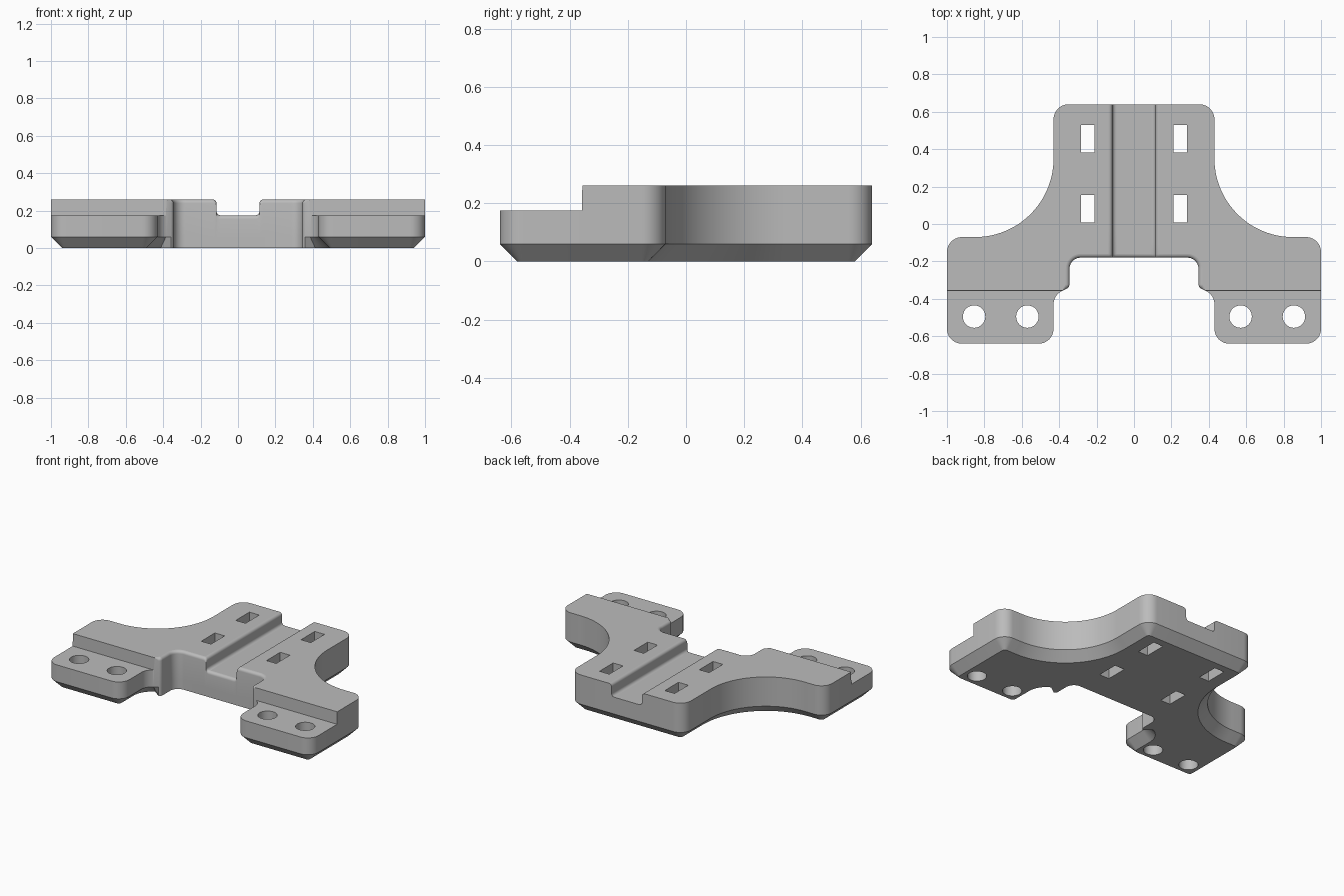
import bpy, bmesh, math
from mathutils import Vector, Matrix

if "Cube" in bpy.data.objects:
    bpy.data.objects.remove(bpy.data.objects["Cube"], do_unlink=True)

TOP, CHAMFER, ROUND, DEPTH = 0.26, 0.06, 0.02, 0.085
STEP_Y, GROOVE_X, STEEP = -0.357, 0.115, 0.0005
QUARTER = [math.pi / 2 * k / 5 for k in range(6)]

grey = bpy.data.materials.new("plain grey")
grey.use_nodes = True
colour = (0.5, 0.5, 0.5, 1)
grey.diffuse_color = colour
grey.node_tree.nodes["Principled BSDF"].inputs["Base Color"].default_value = colour


def rounded(corners):
    """Polygon from (x, y, radius) corners, each filleted with an arc."""
    out = []
    for i, (x, y, r) in enumerate(corners):
        p = Vector((x, y))
        a = (Vector(corners[i - 1][:2]) - p).normalized()
        b = (Vector(corners[(i + 1) % len(corners)][:2]) - p).normalized()
        half = a.angle(b) / 2
        centre = p + (a + b).normalized() * r / math.sin(half)
        start = p + a * r / math.tan(half) - centre
        end = p + b * r / math.tan(half) - centre
        sweep = math.pi - 2 * half
        if start.x * end.y - start.y * end.x < 0:
            sweep = -sweep
        n = 28 if r > 0.2 else 10
        for k in range(n + 1):
            out.append(centre + Matrix.Rotation(sweep * k / n, 2) @ start)
    return out


def inward(points):
    """Mitred inward direction at each point of a counter-clockwise outline."""
    out = []
    for i, p in enumerate(points):
        e1 = (p - points[i - 1]).normalized()
        e2 = (points[(i + 1) % len(points)] - p).normalized()
        n1, n2 = Vector((-e1.y, e1.x)), Vector((-e2.y, e2.x))
        out.append((n1 + n2) / (1 + n1.dot(n2)))
    return out


def wall(bm, rings):
    """Side faces joining closed rings of equal length."""
    loops = [[bm.verts.new(co) for co in ring] for ring in rings]
    n = len(loops[0])
    for low, high in zip(loops, loops[1:]):
        for i in range(n):
            j = (i + 1) % n
            bm.faces.new((low[i], low[j], high[j], high[i]))


def opening(bm, points):
    """Straight hole through the whole thickness."""
    wall(bm, [[(x, y, z) for x, y in points] for z in (0, TOP)])


def cap(bm, z, facing):
    """Fill the flat face at height z, leaving the holes open."""
    rim = [e for e in bm.edges
           if e.is_boundary and all(abs(v.co.z - z) < 1e-4 for v in e.verts)]
    bmesh.ops.triangle_fill(bm, edges=rim, use_beauty=True, normal=(0, 0, facing))


# Plan of the bracket: notch, leg, shoulder sweep and back corner, mirrored
half_plan = [(0.345, -0.18, 0.06), (0.345, -0.338, 0.025), (0.43, -0.38, 0.08),
             (0.43, -0.64, 0.08), (1, -0.64, 0.08), (1, -0.07, 0.08),
             (0.43, -0.07, 0.42), (0.43, 0.64, 0.08)]
plan = rounded(half_plan + [(-x, y, r) for x, y, r in reversed(half_plan)])
inset = inward(plan)
in_notch = [abs(p.x) < 0.375 and -0.36 < p.y < -0.17 for p in plan]


def ring(z, outer_inset, notch_z, notch_inset):
    """One level of the wall; the notch follows its own height and inset."""
    out = []
    for p, d, notch in zip(plan, inset, in_notch):
        q = p + d * (notch_inset if notch else outer_inset)
        out.append((q.x, q.y, notch_z if notch else z))
    return out


# Chamfered outer wall, plain notch wall with a rounded top edge
bm = bmesh.new()
levels = [ring(0, CHAMFER, 0, 0), ring(CHAMFER, 0, CHAMFER, 0)]
levels += [ring(TOP, 0, TOP - ROUND * (1 - math.sin(t)), ROUND * (1 - math.cos(t)))
           for t in QUARTER]
wall(bm, levels)

# Strap slots and round screw holes
for side in (-1, 1):
    for y in (0.082, 0.455):
        opening(bm, [(side * 0.247 + 0.037 * u, y + 0.074 * v)
                     for u, v in ((-1, -1), (-1, 1), (1, 1), (1, -1))])
    for x in (0.57, 0.855):
        opening(bm, [(side * x + 0.06 * math.cos(a), -0.495 - 0.06 * math.sin(a))
                     for a in (math.tau * k / 40 for k in range(40))])

bmesh.ops.remove_doubles(bm, verts=bm.verts[:], dist=1e-5)
cap(bm, TOP, 1)
cap(bm, 0, -1)

# Groove section as (distance from the centre line, depth below the top)
section = [(GROOVE_X - STEEP - ROUND * (1 - math.sin(t)), DEPTH - ROUND * (1 - math.cos(t)))
           for t in QUARTER]
section += [(GROOVE_X + STEEP + ROUND * (1 - math.cos(t)), ROUND * (1 - math.sin(t)))
            for t in QUARTER]


def depth(x, y):
    """Depth of the front step or the centre groove at a point."""
    if y < STEP_Y:
        return DEPTH
    s = abs(x)
    if s <= section[0][0]:
        return DEPTH
    for (x0, d0), (x1, d1) in zip(section, section[1:]):
        if s <= x1:
            return d0 + (d1 - d0) * (s - x0) / (x1 - x0)
    return 0


# Score the plate along the groove and step lines, then sink the top
scores = [((side * x, 0, 0), (1, 0, 0)) for side in (-1, 1) for x, _ in section]
scores += [((0, STEP_Y + s, 0), (0, 1, 0)) for s in (-STEEP, STEEP)]
for point, normal in scores:
    bmesh.ops.bisect_plane(bm, geom=bm.verts[:] + bm.edges[:] + bm.faces[:],
                           dist=1e-5, plane_co=point, plane_no=normal)
for v in bm.verts:
    if v.co.z > 0.2:
        v.co.z -= depth(v.co.x, v.co.y)

bmesh.ops.recalc_face_normals(bm, faces=bm.faces[:])
mesh = bpy.data.meshes.new("bracket_plate")
bm.to_mesh(mesh)
bm.free()
mesh.materials.append(grey)
bracket = bpy.data.objects.new("bracket_plate", mesh)
bpy.context.scene.collection.objects.link(bracket)

# Smooth curves, sharp edges, and truly flat level faces
bpy.ops.object.select_all(action='DESELECT')
bracket.select_set(True)
bpy.context.view_layer.objects.active = bracket
bpy.ops.object.shade_smooth_by_angle(angle=math.radians(30))
for face in mesh.polygons:
    if abs(face.normal.z) > 0.999:
        face.use_smooth = False
